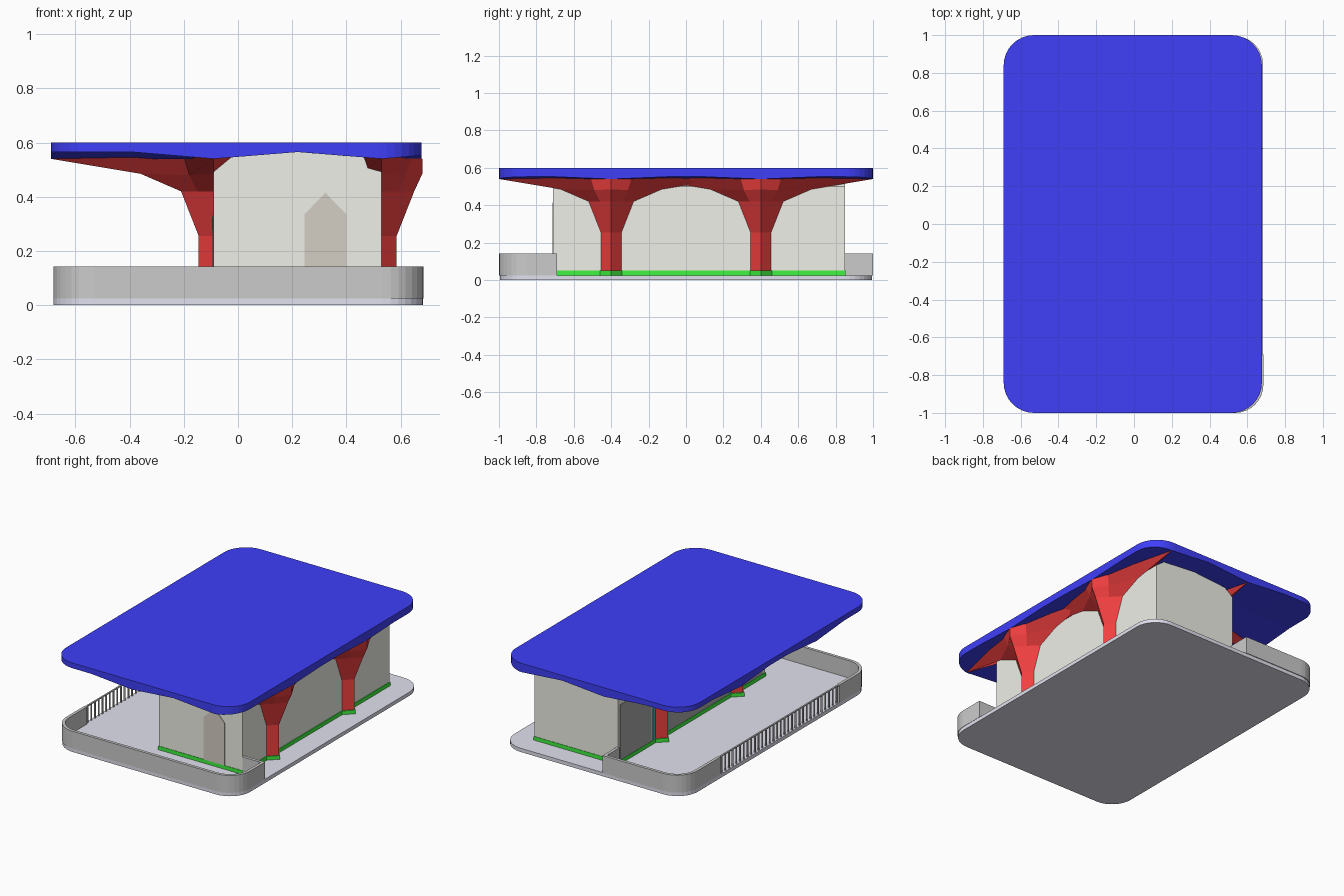
import bpy, bmesh
from math import sin, cos, pi
from mathutils import Vector

if "Cube" in bpy.data.objects:
    bpy.data.objects.remove(bpy.data.objects["Cube"])


def material(name, rgb):
    m = bpy.data.materials.new(name)
    m.diffuse_color = (*rgb, 1)
    m.use_nodes = True
    m.node_tree.nodes["Principled BSDF"].inputs["Base Color"].default_value = m.diffuse_color
    return m


BLUE = material("blue", (0.05, 0.05, 0.95))
RED = material("red", (0.9, 0.05, 0.05))
GREEN = material("green", (0.05, 0.9, 0.05))
CREAM = material("cream", (0.87, 0.87, 0.81))
LAVENDER = material("lavender", (0.76, 0.76, 0.87))
GREY = material("grey", (0.6, 0.6, 0.6))
BROWN = material("brown", (0.66, 0.62, 0.55))
DARK = material("dark_grey", (0.4, 0.4, 0.4))
TEAL = material("teal", (0.05, 0.5, 0.5))


def finish(name, bm, mat):
    bmesh.ops.recalc_face_normals(bm, faces=bm.faces)
    me = bpy.data.meshes.new(name)
    bm.to_mesh(me)
    bm.free()
    me.materials.append(mat)
    ob = bpy.data.objects.new(name, me)
    bpy.context.collection.objects.link(ob)
    return ob


def extrude(bm, pts, vec):
    face = bm.faces.new([bm.verts.new(p) for p in pts])
    geom = bmesh.ops.extrude_face_region(bm, geom=[face], use_keep_orig=True)["geom"]
    bmesh.ops.translate(bm, vec=vec, verts=[v for v in geom if isinstance(v, bmesh.types.BMVert)])


def prism(name, pts, vec, mat):
    bm = bmesh.new()
    extrude(bm, pts, vec)
    return finish(name, bm, mat)


def add_box(bm, x0, x1, y0, y1, z0, z1):
    extrude(bm, [(x0, y0, z0), (x1, y0, z0), (x1, y1, z0), (x0, y1, z0)], (0, 0, z1 - z0))


def box(name, dims, mat):
    bm = bmesh.new()
    add_box(bm, *dims)
    return finish(name, bm, mat)


def arc(cx, cy, r, start, n=8):
    return [(cx + r * cos(start + i * pi / 2 / n), cy + r * sin(start + i * pi / 2 / n))
            for i in range(n + 1)]


def rounded(x0, x1, y0, y1, r):
    return (arc(x1 - r, y1 - r, r, 0) + arc(x0 + r, y1 - r, r, pi / 2)
            + arc(x0 + r, y0 + r, r, pi) + arc(x1 - r, y0 + r, r, 1.5 * pi))


def low_wall(name, path, half, z0, z1, mat):
    """Strip of constant thickness following a plan path."""
    p = [Vector(q) for q in path]
    left, right = [], []
    for i, q in enumerate(p):
        a = (q - p[i - 1]).normalized() if i else (p[1] - q).normalized()
        b = (p[i + 1] - q).normalized() if i < len(p) - 1 else a
        n = Vector((-a.y - b.y, a.x + b.x)).normalized()
        n *= half / n.dot(Vector((-a.y, a.x)))
        left.append(q + n)
        right.append(q - n)
    bm = bmesh.new()
    rows = [[bm.verts.new((l.x, l.y, z0)), bm.verts.new((r.x, r.y, z0)),
             bm.verts.new((r.x, r.y, z1)), bm.verts.new((l.x, l.y, z1))]
            for l, r in zip(left, right)]
    for a, b in zip(rows, rows[1:]):
        for k in range(4):
            bm.faces.new((a[k], a[(k + 1) % 4], b[(k + 1) % 4], b[k]))
    bm.faces.new(rows[0])
    bm.faces.new(rows[-1])
    finish(name, bm, mat)


# Ground slab
XL, XR, YF, YB = -0.09, 0.53, -0.71, 0.85
prism("base_slab", [(x, y, 0) for x, y in rounded(-0.68, 0.683, -0.995, 0.995, 0.15)],
      (0, 0, 0.025), LAVENDER)

# Roof with vaulted underside: low along the column lines, high between them
bm = bmesh.new()
extrude(bm, [(x, y, 0.54) for x, y in rounded(-0.69, 0.677, -1, 1, 0.16)], (0, 0, 0.06))
cuts = [((x, 0, 0), (1, 0, 0)) for x in (-0.39, XL, 0.22, XR)]
cuts += [((0, y, 0), (0, 1, 0)) for y in (-0.7, -0.4, -0.1, 0.1, 0.4, 0.7)]
for co, no in cuts:
    low = [f for f in bm.faces if f.calc_center_median().z < 0.599]
    edges = {e for f in low for e in f.edges}
    verts = {v for f in low for v in f.verts}
    bmesh.ops.bisect_plane(bm, geom=low + list(edges) + list(verts), plane_co=co, plane_no=no)
for v in bm.verts:
    if v.co.z < 0.57:
        dx = min(abs(v.co.x - XL), abs(v.co.x - XR))
        dy = abs(abs(v.co.y) - 0.4)
        v.co.z = 0.54 + 0.025 * min(1, dx / 0.3, dy / 0.3)
bmesh.ops.triangulate(bm, faces=[f for f in bm.faces if f.calc_center_median().z < 0.569])
finish("roof", bm, BLUE)

# Building body with arched top, plinth and pointed door
body = [(XL, 0.05), (XL, 0.5), (-0.03, 0.545), (0.22, 0.565), (0.47, 0.545), (XR, 0.5), (XR, 0.05)]
prism("building_walls", [(x, YF, z) for x, z in body], (0, YB - YF, 0), CREAM)
box("plinth", (XL - 0.005, XR + 0.005, YF - 0.003, YB + 0.003, 0.025, 0.05), GREEN)
door = [(0.245, 0.05), (0.245, 0.335), (0.322, 0.415), (0.4, 0.335), (0.4, 0.05)]
prism("front_door", [(x, YF - 0.004, z) for x, z in door], (0, 0.01, 0), BROWN)

# Glazed terrace side between the columns
for i, (y0, y1) in enumerate(((-0.68, -0.48), (-0.32, 0.32), (0.5, 0.83))):
    box(f"terrace_panel_{i}", (XL - 0.003, XL + 0.01, y0, y1, 0.05, 0.42), DARK)
for i, y in enumerate((-0.47, -0.33, 0.33, 0.47)):
    box(f"terrace_frame_{i}", (XL - 0.004, XL + 0.01, y - 0.012, y + 0.012, 0.05, 0.42), TEAL)

# Branching columns: diamond shaft opening into a four-pointed star
# rows: tip height, tip reach, valley height, valley reach
ROWS = [(0.05, 0.055, 0.05, 0.0275), (0.255, 0.055, 0.255, 0.0275), (0.42, 0.12, 0.42, 0.06),
        (0.485, 0.27, 0.48, 0.09), (0.54, 0.6, 0.55, 0.11)]
DIRS = [(1, 0), (1, 1), (0, 1), (-1, 1), (-1, 0), (-1, -1), (0, -1), (1, -1)]


def column(name, cx, cy, clip):
    bm = bmesh.new()
    rings = []
    for zt, d, zm, m in ROWS:
        ring = []
        for k, (dx, dy) in enumerate(DIRS):
            reach, z = (m, zm) if k % 2 else (d, zt)
            if k == 0 and clip:
                reach = min(reach, 0.15)
            ring.append(bm.verts.new((cx + dx * reach, cy + dy * reach, z)))
        rings.append(ring)
    for a, b in zip(rings, rings[1:]):
        for k in range(8):
            bm.faces.new((a[k], a[(k + 1) % 8], b[(k + 1) % 8], b[k]))
    bm.faces.new(rings[0])
    top = bm.verts.new((cx, cy, 0.555))
    for k in range(8):
        bm.faces.new((rings[-1][k], rings[-1][(k + 1) % 8], top))
    finish(name, bm, RED)
    r = 0.064
    prism(name + "_foot", [(cx + r, cy, 0.025), (cx, cy + r, 0.025), (cx - r, cy, 0.025),
                           (cx, cy - r, 0.025)], (0, 0, 0.025), GREEN)


for cx, side in ((XL, "left"), (XR, "right")):
    for cy, end in ((-0.4, "front"), (0.4, "back")):
        column(f"{side}_{end}_column", cx, cy, side == "right")

# Terrace parapet, with a railing in the gap on the left
T = 0.01
back = [(XL, YB), (XL, 0.99)] + arc(-0.53, 0.85, 0.14, pi / 2) + [(-0.67, 0.6)]
front = [(-0.67, -0.66)] + arc(-0.53, -0.85, 0.14, pi) + arc(0.535, -0.85, 0.14, 1.5 * pi) \
    + [(0.675, -0.7), (XR, -0.7)]
low_wall("back_parapet", back, T, 0.025, 0.142, GREY)
low_wall("front_parapet", front, T, 0.025, 0.142, GREY)
bm = bmesh.new()
for i in range(32):
    y = -0.64 + i * 1.22 / 31
    add_box(bm, -0.674, -0.666, y - 0.004, y + 0.004, 0.025, 0.137)
add_box(bm, -0.675, -0.665, -0.66, 0.6, 0.135, 0.142)
finish("left_railing", bm, GREY)
